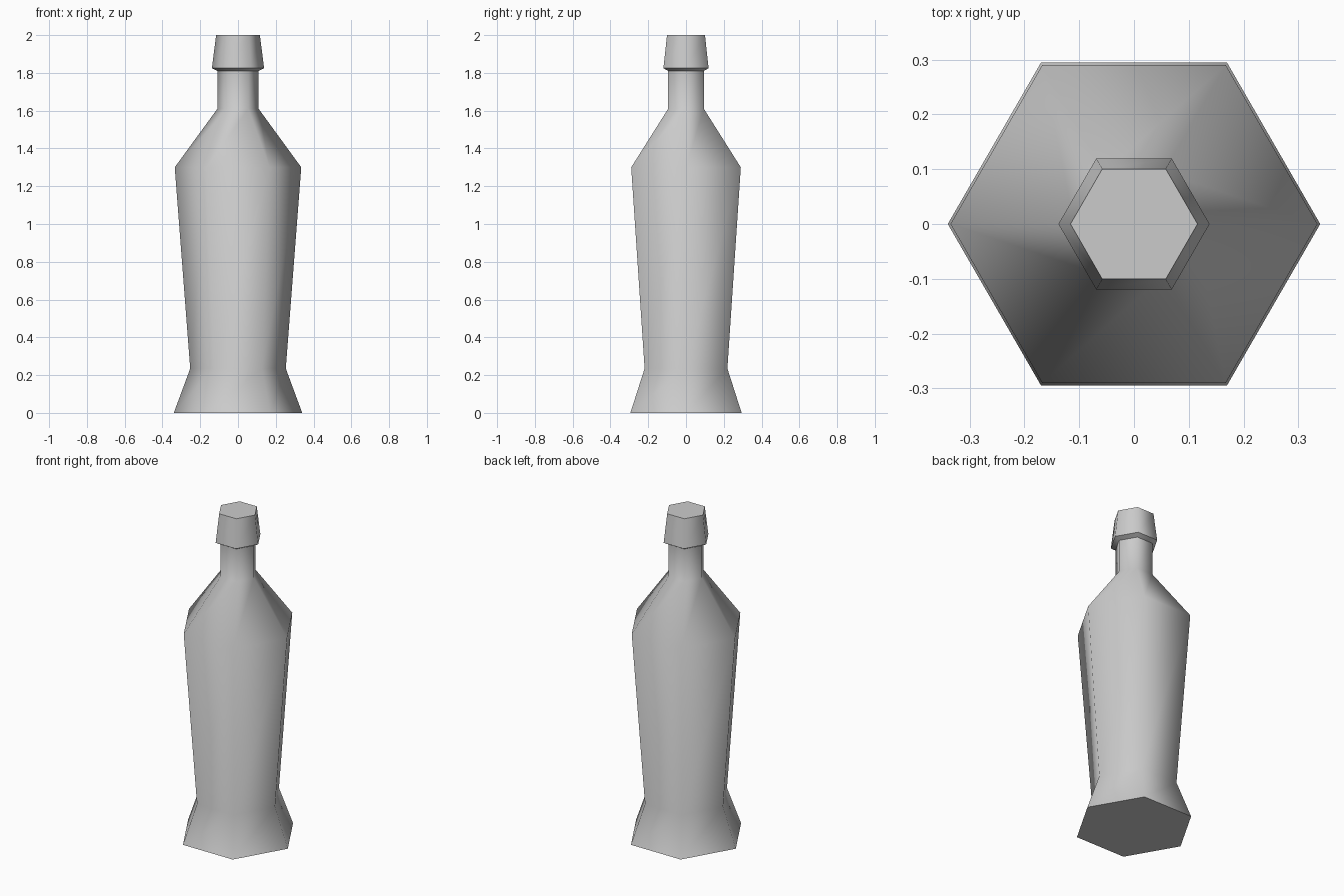
import bpy
import bmesh
from math import cos, sin, pi, radians

SIDES = 6

cube = bpy.data.objects.get("Cube")
if cube:
    bpy.data.objects.remove(cube, do_unlink=True)

grey = bpy.data.materials.new("plain grey")
grey.use_nodes = True
colour = (0.6, 0.6, 0.6, 1)
grey.diffuse_color = colour
grey.node_tree.nodes["Principled BSDF"].inputs["Base Color"].default_value = colour


def lathe(name, profile, close_bottom=False, close_top=False):
    """Sweep (radius, height) points around z with corners on the x axis."""
    bm = bmesh.new()
    rings = []
    for r, z in profile:
        angles = [2 * pi * i / SIDES for i in range(SIDES)]
        rings.append([bm.verts.new((r * cos(a), r * sin(a), z)) for a in angles])
    for low, high in zip(rings, rings[1:]):
        for i in range(SIDES):
            j = (i + 1) % SIDES
            bm.faces.new((low[i], low[j], high[j], high[i]))
    if close_bottom:
        bm.faces.new(rings[0][::-1])
    if close_top:
        bm.faces.new(rings[-1])
    mesh = bpy.data.meshes.new(name)
    bm.to_mesh(mesh)
    bm.free()
    mesh.materials.append(grey)
    obj = bpy.data.objects.new(name, mesh)
    bpy.context.collection.objects.link(obj)
    bpy.ops.object.select_all(action="DESELECT")
    obj.select_set(True)
    bpy.context.view_layer.objects.active = obj
    # soft corners, crisp end caps
    bpy.ops.object.shade_smooth_by_angle(angle=radians(65))
    return obj


# Flared foot, tapered body, shoulder and neck
lathe("bottle_body",
      [(0.34, 0), (0.253, 0.235), (0.335, 1.3), (0.109, 1.61), (0.109, 1.81)],
      close_bottom=True)

# Stopper with a thin underside lip
lathe("bottle_cap",
      [(0.109, 1.81), (0.138, 1.825), (0.116, 2.0)],
      close_top=True)
